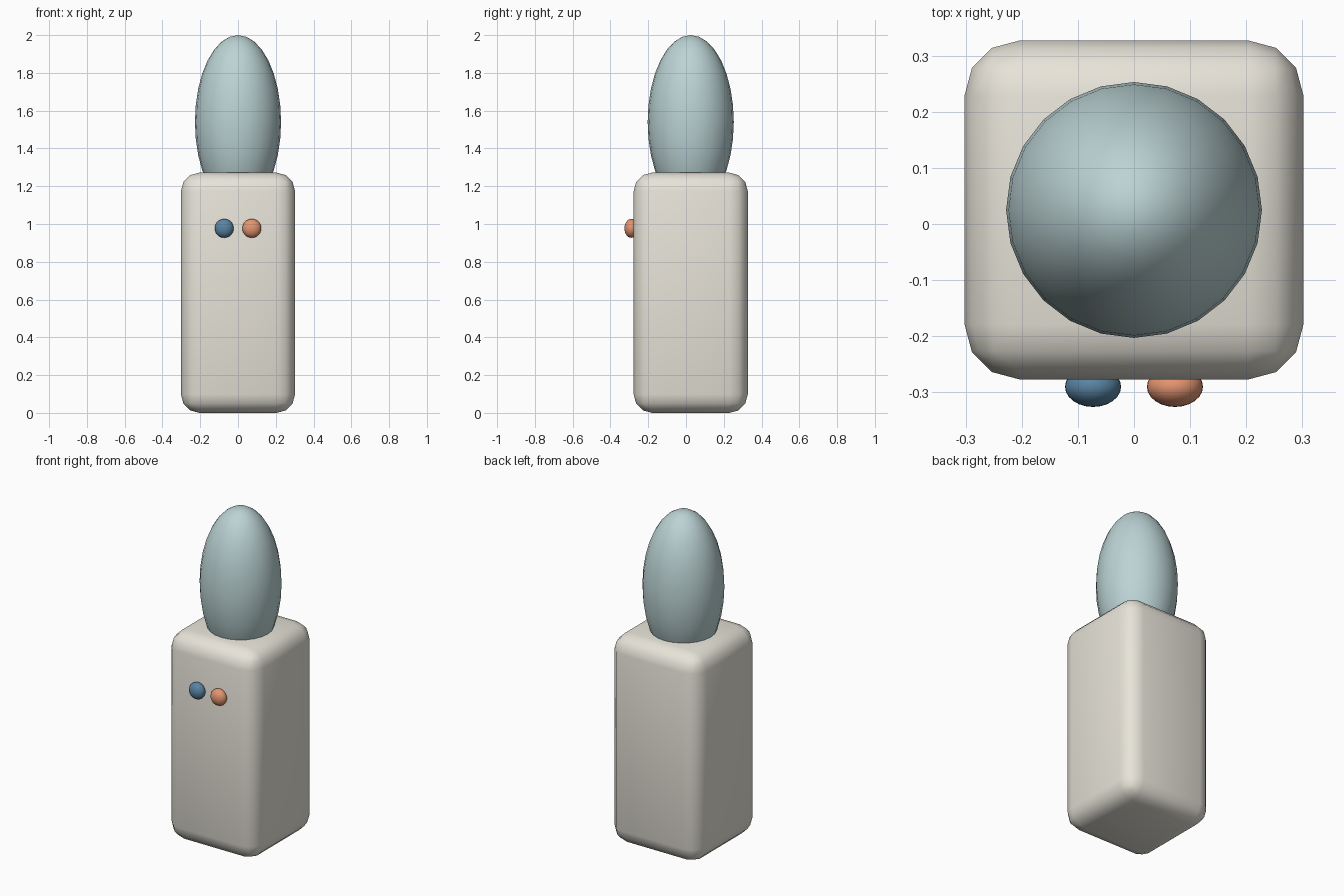
import bpy

if "Cube" in bpy.data.objects:
    bpy.data.objects.remove(bpy.data.objects["Cube"])


def paint(obj, name, rgb):
    mat = bpy.data.materials.new(name)
    mat.diffuse_color = (*rgb, 1)
    mat.use_nodes = True
    mat.node_tree.nodes["Principled BSDF"].inputs["Base Color"].default_value = mat.diffuse_color
    obj.data.materials.append(mat)


def ellipsoid(name, loc, radii, segments, rings, rgb):
    bpy.ops.mesh.primitive_uv_sphere_add(segments=segments, ring_count=rings, location=loc)
    obj = bpy.context.object
    obj.name = name
    obj.scale = radii
    bpy.ops.object.transform_apply(location=False, rotation=False, scale=True)
    bpy.ops.object.shade_smooth()
    paint(obj, name + "_colour", rgb)
    return obj


# Rounded upright block
bpy.ops.mesh.primitive_cube_add(size=1, location=(0, 0.025, 0.636))
body = bpy.context.object
body.name = "body"
body.scale = (0.604, 0.604, 1.272)
bpy.ops.object.transform_apply(location=False, rotation=False, scale=True)
bevel = body.modifiers.new("rounded_edges", "BEVEL")
bevel.width = 0.098
bevel.segments = 3
bpy.ops.object.shade_smooth()
paint(body, "body_colour", (0.80, 0.77, 0.69))

# Tall egg-shaped top sunk into the block
ellipsoid("top_dome", (0, 0.025, 1.54), (0.228, 0.228, 0.46), 24, 16, (0.50, 0.65, 0.66))

# Two buttons on the front
for side, x, rgb in (("left", -0.073, (0.10, 0.23, 0.36)), ("right", 0.073, (0.78, 0.30, 0.16))):
    ellipsoid(side + "_button", (x, -0.29, 0.977), (0.05, 0.036, 0.05), 24, 16, rgb)
